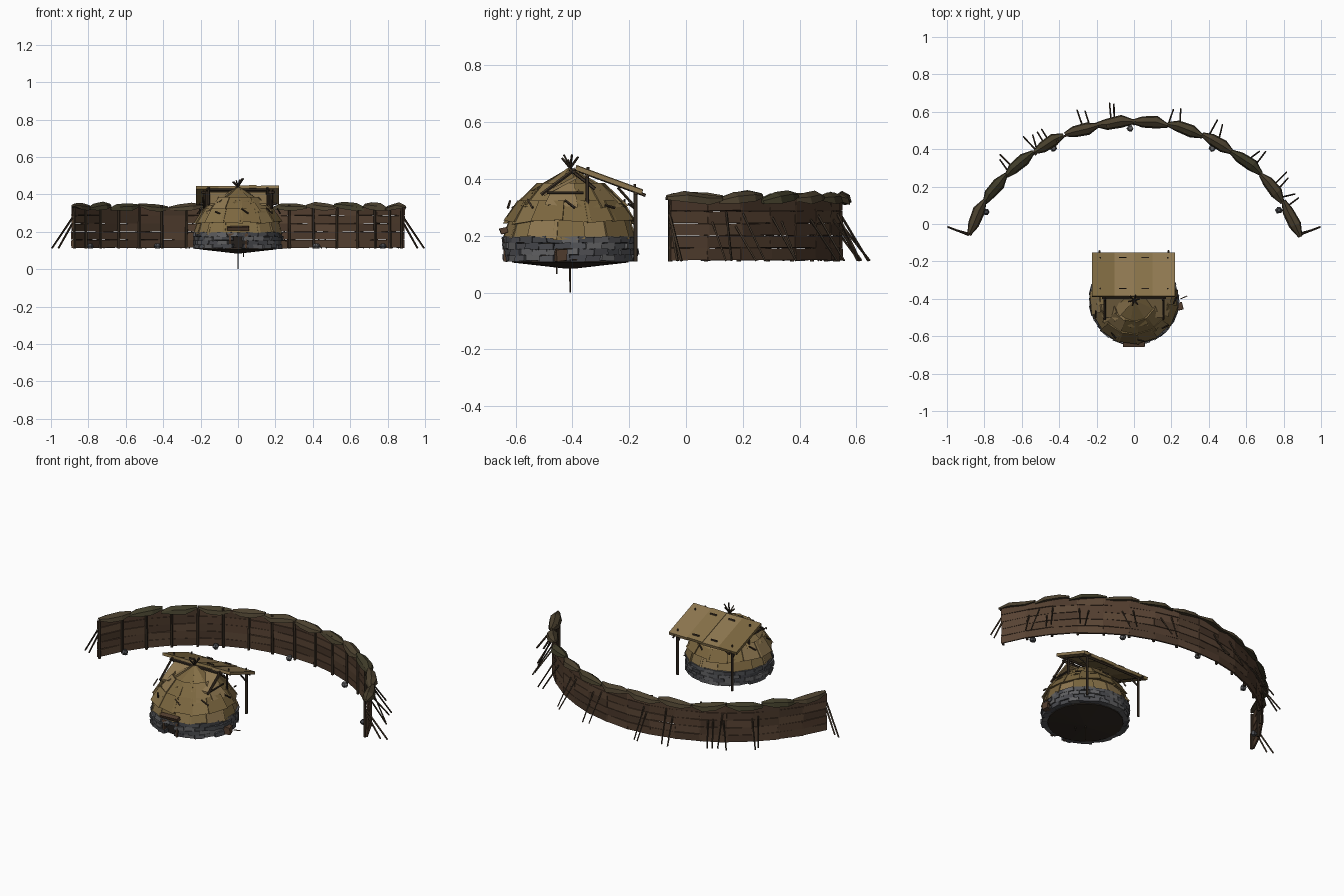
import bpy, bmesh, random
from math import sin, cos, radians, pi
from mathutils import Vector, Matrix

if "Cube" in bpy.data.objects:
    bpy.data.objects.remove(bpy.data.objects["Cube"])

random.seed(4)
HC = Vector((0, -0.408, 0))          # hut centre
G = 0.112                            # ground level of hut and fence
R = 0.955                            # fence radius (around the hut)
J = lambda a: random.uniform(-a, a)
mats = {}


def mat(c):
    if c not in mats:
        mats[c] = bpy.data.materials.new("paint_%d" % len(mats))
        mats[c].diffuse_color = (*c, 1)
    return mats[c]


class Part:
    """Collects flat-faced pieces into one object, each in a random shade."""
    def __init__(self, name, *colors):
        self.name, self.colors, self.bm = name, colors, bmesh.new()

    def loft(self, rings):
        k = random.randrange(len(self.colors))
        vs = [[self.bm.verts.new(p) for p in r] for r in rings]
        n = len(vs[0])
        fs = [self.bm.faces.new(vs[0][::-1]), self.bm.faces.new(vs[-1])]
        for a, b in zip(vs, vs[1:]):
            fs += [self.bm.faces.new((a[i], a[(i + 1) % n], b[(i + 1) % n], b[i])) for i in range(n)]
        for f in fs:
            f.material_index = k

    def box(self, c, s, rot=Matrix.Identity(3), jit=0.0):
        def p(x, y, z):
            v = Vector((x * s[0] / 2 + J(jit), y * s[1] / 2 + J(jit), z * s[2] / 2 + J(jit)))
            return Vector(c) + rot @ v
        self.loft([[p(x, y, z) for x, y in ((-1, -1), (1, -1), (1, 1), (-1, 1))] for z in (-1, 1)])

    def pole(self, a, b, r, r2=None, n=5):
        a, b = Vector(a), Vector(b)
        q = (b - a).to_track_quat('Z', 'Y')
        self.loft([[p + q @ Vector((cos(2 * pi * i / n) * w, sin(2 * pi * i / n) * w, 0)) for i in range(n)]
                   for p, w in ((a, r), (b, r if r2 is None else r2))])

    def rock(self, c, s):
        rings = []
        for z, w in ((-0.5, 0.7), (0.0, 1), (0.5, 0.6)):
            rings.append([Vector(c) + Vector((cos(i * pi / 3) * w * s + J(s * .15),
                          sin(i * pi / 3) * w * s + J(s * .15), z * s * 1.4)) for i in range(6)])
        self.loft(rings)

    def done(self):
        bmesh.ops.recalc_face_normals(self.bm, faces=self.bm.faces)
        me = bpy.data.meshes.new(self.name)
        self.bm.to_mesh(me)
        self.bm.free()
        for c in self.colors:
            me.materials.append(mat(c))
        bpy.context.collection.objects.link(bpy.data.objects.new(self.name, me))


def hut(a, r, z):                    # polar point around the hut, a = 0 points to +y
    return HC + Vector((sin(a) * r, cos(a) * r, z))


WOOD = ((.085, .048, .028), (.07, .04, .024), (.10, .058, .034))
DARK = ((.04, .028, .018), (.05, .033, .02))
THATCH = ((.24, .165, .065), (.20, .135, .05), (.27, .185, .08))
STONE = ((.085, .087, .095), (.12, .12, .125), (.065, .067, .075))
MOSS = ((.06, .048, .024), (.05, .045, .022), (.07, .052, .028))

# fence: posts and gapped horizontal planks
N, HALF = 16, radians(68)
angs = [-HALF + 2 * HALF * i / N for i in range(N + 1)]
posts = Part("fence_posts", *DARK)
for a in angs:
    posts.pole(hut(a, R - .012, G - .002), hut(a + J(.004), R - .012, .335 + J(.008)), .008, .007)
posts.done()
planks = Part("fence_planks", *WOOD)
ROWS, H = 5, .0435
for a0, a1 in zip(angs, angs[1:]):
    p, q = hut(a0, R, 0), hut(a1, R, 0)
    d = q - p
    rot0 = Matrix((d.normalized(), Vector((0, 0, 1)).cross(d.normalized()), (0, 0, 1))).transposed()
    for k in range(ROWS):
        rot = rot0 @ Matrix.Rotation(J(.018), 3, 'Y')
        c = (p + q) / 2 + Vector((0, 0, G + .023 + k * H))
        planks.box(c, (d.length + .008, .009, H - .002), rot, .0015)
planks.done()

# mossy thatch lumps along the fence top
caps = Part("fence_thatch_caps", *MOSS)
M = 12
for i in range(M):
    mid = -HALF + 2 * HALF * (i + .5) / M + J(.012)
    half = radians(5.9) + J(.01)
    skew, rings = J(.012), []
    for t, w, h in ((-1, .012, .008), (-.45, .03, .019), (.35, .034, .021), (1, .011, .009)):
        a, z = mid + t * half, .332 + J(.006) + skew * t
        r = R + J(.006)
        rings.append([hut(a, r + u * w, z + v * h) for u, v in
                      ((-1, -.9), (-.75, .2), (0, 1), (.8, .3), (1, -.9), (0, -.5))])
    caps.loft(rings)
caps.done()

# leaning braces behind the fence
braces = Part("fence_braces", *DARK)
for deg in (-43, -33, -29, -16, -6.5, 13, 26, 41, 51, 57):
    for k in (-1, 1):
        a = radians(deg + k * 1.0)
        braces.pole(hut(a + J(.02), R + .003, .26 + J(.03)), hut(a + J(.012), R + .095 + J(.02), G), .0045, .004, 4)
for s in (-1, 1):
    for k in range(2):
        braces.pole((s * .885, -.058 + .006 * k, .275 - .03 * k), (s * (.995 - .035 * k), -.016 - .014 * k, G),
                    .006, .005, 4)
braces.done()

# small stones at the fence foot
stones = Part("fence_foot_stones", *STONE)
for x, y in ((-.79, .065), (-.43, .405), (-.02, .512), (.42, .405), (.775, .075)):
    stones.rock((x, y, G + .012), .019)
stones.done()

# hut: dry stone wall around a dark core, door gap at the front
wall = Part("hut_stone_wall", *STONE)
COURSES, NS = 4, 26
for k in range(COURSES):
    for i in range(NS):
        a = 2 * pi * (i + .5 * (k % 2)) / NS
        if k < 3 and abs(a - pi) < .17:
            continue
        rot = Matrix.Rotation(-a, 3, 'Z')
        wall.box(hut(a, .217 + J(.006), G + .009 + k * .0215), (.056, .036, .0215), rot, .003)
wall.done()
core = Part("hut_core_and_floor", (.03, .022, .016))
core.loft([[hut(2 * pi * i / 20, r, z) for i in range(20)]
           for r, z in ((.012, .084), (.205, G - .006), (.208, .2), (.19, .27), (.12, .36))])
core.done()

# hut: ragged overlapping thatch tiers
roof = Part("hut_thatch_roof", *THATCH)
for n, r0, z0, r1, z1 in ((15, .238, .192, .215, .262), (14, .236, .248, .185, .325),
                          (12, .203, .305, .12, .385), (10, .15, .355, .006, .438)):
    st = 2 * pi / n
    off = J(.2)
    for i in range(n):
        a, b = off + st * i - .03, off + st * (i + 1) + .03
        e = J(.005)
        za, zb = z0 + J(.008), z0 + J(.008)
        t = .014
        roof.loft([[hut(a, r0 + e, za), hut(b, r0 + e, zb), hut(b, r1 + e, z1), hut(a, r1 + e, z1)],
                   [hut(a, r0 + e - t, za), hut(b, r0 + e - t, zb),
                    hut(b, max(r1 - t, .003), z1 - t), hut(a, max(r1 - t, .003), z1 - t)]])
# front gable flap under the ridge
roof.loft([[(-.15, -.385, .412), (.15, -.385, .412), (.15, -.385, .40), (-.15, -.385, .40)],
           [(-.155, -.50, .352), (.155, -.50, .352), (.155, -.50, .34), (-.155, -.50, .34)]])
roof.done()

# rafters, ridge and crossing top poles
raft = Part("hut_rafters", *DARK)
for s in (-1, 1):
    x = s * .157
    raft.pole((x, -.39, .435), (x, -.51, .345), .0065)
    raft.pole((x, -.41, .435), (x, -.32, .365), .0065)
    raft.pole((x, -.49, .352), (x, -.36, .352), .005)
raft.pole((-.17, -.395, .425), (.17, -.395, .425), .007)
for i in range(6):
    a = i * pi / 3 + .3
    raft.pole(hut(a + pi, .012, .425), hut(a, .03, .478 + J(.012)), .0045, .004, 4)
for i in range(9):                   # thatch pins
    a = i * 2 * pi / 9 + .2
    raft.pole(hut(a - .1, .226, .298), hut(a + .06, .212, .318 + J(.012)), .005, .004, 4)
raft.done()

# door: frame, leaf and awning slab
door = Part("door_frame", *WOOD)
for s in (-1, 1):
    door.box((s * .043, -.632, G + .035), (.012, .02, .075))
door.box((0, -.632, G + .074), (.105, .02, .012))
door.box((0, -.642, .218), (.115, .026, .02), Matrix.Rotation(.3, 3, 'X'), .003)
door.done()
leaf = Part("door_opening", (.018, .014, .012))
leaf.box((0, -.61, G + .035), (.08, .02, .07))
leaf.done()

# porch: sloping thatch panels with pegs, carried by posts and beams
porch = Part("porch_roof", *THATCH)
back, front = Vector((0, -.386, .448)), Vector((0, -.152, .362))
xs = (-.225, -.105, .0, .1, .22)
for x0, x1 in zip(xs, xs[1:]):
    e = J(.005)
    porch.loft([[(x, p.y + w, p.z + e + h) for p, w in ((back, 0), (front, 0))] +
                [(x, p.y + w, p.z + e + h - .016) for p, w in ((front, -.004), (back, -.004))]
                for x, h in ((x0, J(.003)), (x1, J(.003)))])
porch.done()
frame = Part("porch_frame", *DARK)
for s in (-1, 1):
    frame.pole((s * .18, -.178, G - .002), (s * .18, -.178, .36), .008)
    frame.pole((s * .17, -.348, .28), (s * .17, -.348, .425), .007)
    frame.pole((s * .185, -.375, .428), (s * .185, -.142, .342), .006)
    frame.pole((s * .18, -.178, .30), (s * .18, -.24, .37), .005)
    for y, z in ((-.345, .43), (-.18, .37)):
        frame.pole((s * .18, y, z), (s * .18, y, z + .012), .005)
        frame.box((s * .06, y, z + .007), (.04, .006, .008))
frame.pole((-.205, -.178, .35), (.205, -.178, .35), .007)
frame.pole((-.195, -.348, .412), (.195, -.348, .412), .007)
frame.done()

# side crate with a stick, and the stakes under the floor
crate = Part("side_crate", *WOOD)
crate.box((.243, -.44, G + .02), (.034, .04, .04), Matrix.Rotation(.2, 3, 'Z'), .003)
crate.pole((.25, -.40, G + .004), (.285, -.385, G + .004), .003)
crate.done()
stakes = Part("floor_stakes", *DARK)
stakes.pole((0, -.408, .1), (0, -.408, 0), .0035, .003)
stakes.pole((.03, -.455, .11), (.03, -.455, .065), .0035)
stakes.done()

for m in bpy.data.materials:
    if m.users and not m.is_grease_pencil:
        m.use_nodes = True
        m.node_tree.nodes["Principled BSDF"].inputs["Base Color"].default_value = m.diffuse_color
